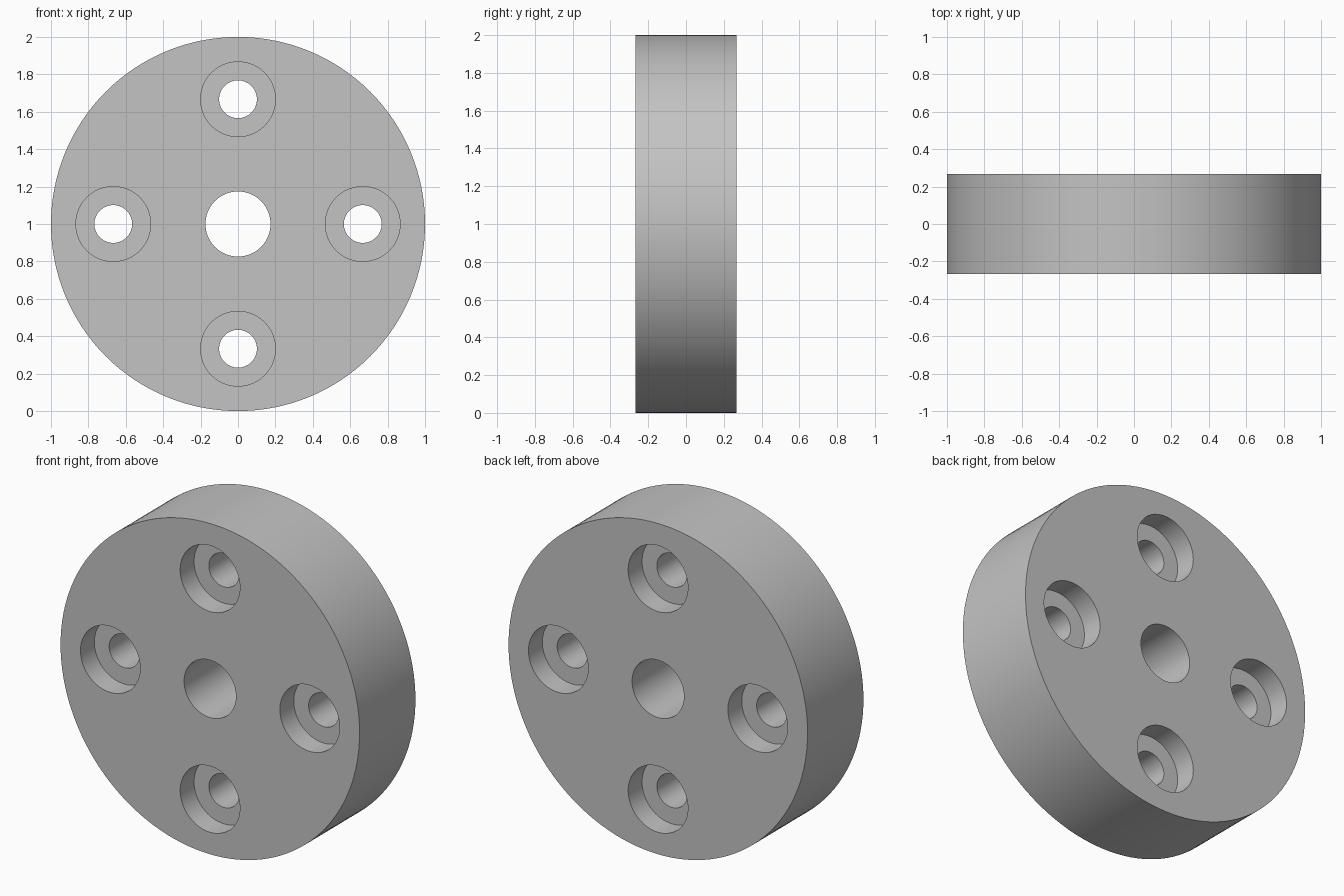
import bpy, bmesh
from math import cos, sin, pi

cube = bpy.data.objects.get("Cube")
if cube:
    bpy.data.objects.remove(cube, do_unlink=True)

HALF = 0.267         # half thickness of the disc
BORE_DEPTH = 0.133   # depth of each counterbore
BOLT_RADIUS = 0.667  # distance of the bolt holes from the centre
OVER = 0.1           # how far cutters reach past the faces

grey = bpy.data.materials.new("plain grey")
grey.use_nodes = True
colour = (0.55, 0.55, 0.55, 1)
grey.diffuse_color = colour
grey.node_tree.nodes["Principled BSDF"].inputs["Base Color"].default_value = colour


def turned(name, profile, x=0, z=1, segments=64):
    """Closed solid turned around a y axis through (x, z); profile is (radius, y)."""
    bm = bmesh.new()
    angles = [2 * pi * i / segments for i in range(segments)]
    rings = [[bm.verts.new((x + r * cos(a), y, z + r * sin(a))) for a in angles]
             for r, y in profile]
    for low, high in zip(rings, rings[1:]):
        for i in range(segments):
            j = (i + 1) % segments
            bm.faces.new((low[i], low[j], high[j], high[i]))
    bm.faces.new(rings[0])
    bm.faces.new(rings[-1])
    bmesh.ops.recalc_face_normals(bm, faces=bm.faces)
    mesh = bpy.data.meshes.new(name)
    bm.to_mesh(mesh)
    bm.free()
    mesh.materials.append(grey)
    obj = bpy.data.objects.new(name, mesh)
    bpy.context.collection.objects.link(obj)
    return obj


# Main disc
disc = turned("flange_disc", [(1, -HALF), (1, HALF)], segments=128)

# Cutters: plain centre bore, and bolt holes counterbored from both sides
end, floor = HALF + OVER, HALF - BORE_DEPTH
cutters = [turned("centre_bore_cutter", [(0.174, -end), (0.174, end)])]
stepped = [(0.2, -end), (0.2, -floor), (0.101, -floor),
           (0.101, floor), (0.2, floor), (0.2, end)]
for k in range(4):
    a = k * pi / 2
    cutters.append(turned("bolt_hole_cutter", stepped,
                          BOLT_RADIUS * cos(a), 1 + BOLT_RADIUS * sin(a)))

# Cut the holes, then discard the cutters
bpy.context.view_layer.objects.active = disc
for cutter in cutters:
    cutter.hide_render = True
    cut = disc.modifiers.new("hole", "BOOLEAN")
    cut.operation = "DIFFERENCE"
    cut.solver = "EXACT"
    cut.object = cutter
    bpy.ops.object.modifier_apply(modifier=cut.name)
    bpy.data.objects.remove(cutter, do_unlink=True)

# Smooth walls with crisp rims
bpy.ops.object.select_all(action="DESELECT")
disc.select_set(True)
bpy.ops.object.shade_smooth_by_angle(angle=pi / 6)
